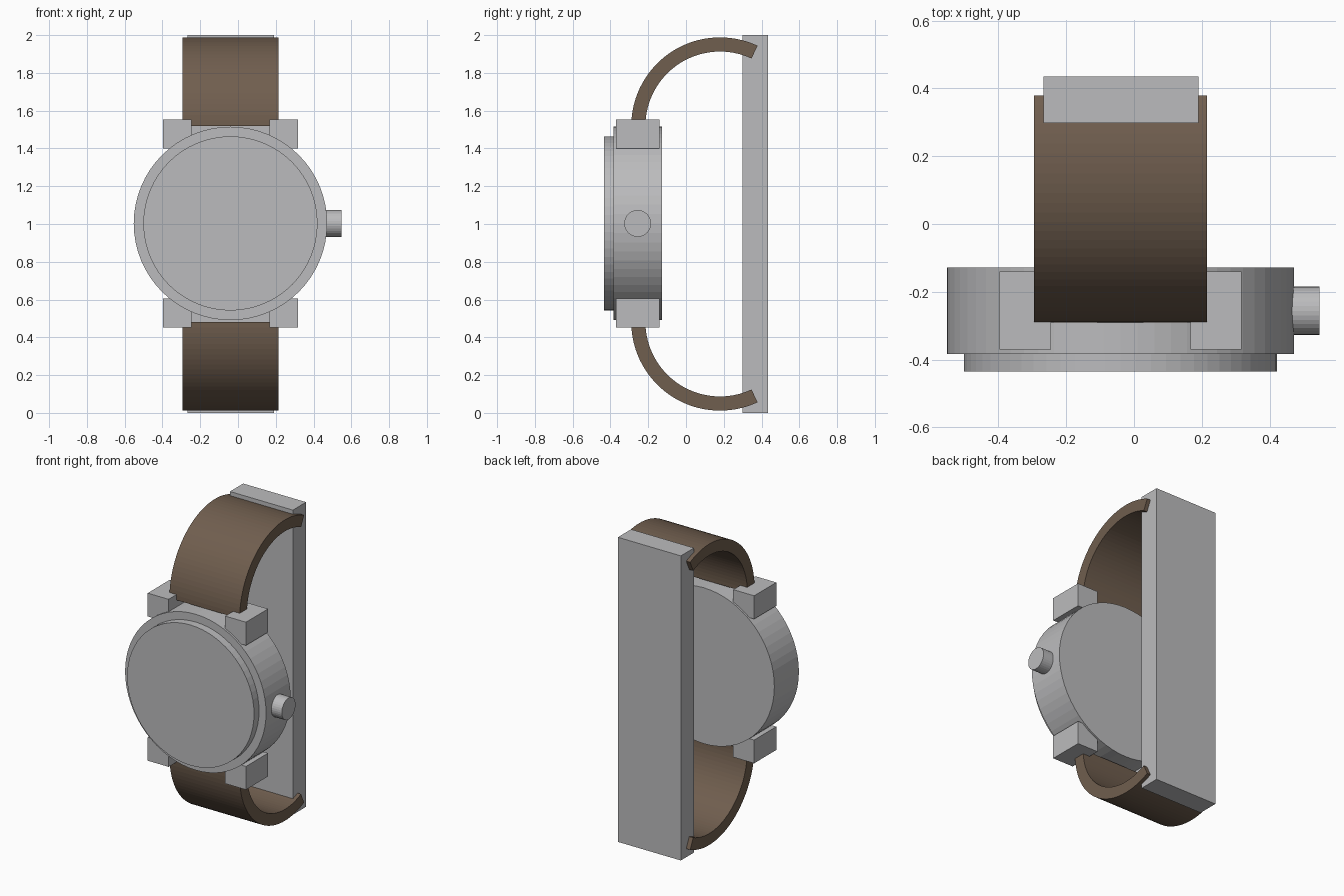
import bpy, bmesh, math
from mathutils import Matrix, Vector

if "Cube" in bpy.data.objects:
    bpy.data.objects.remove(bpy.data.objects["Cube"])

CX, CZ = -0.04, 1.0   # watch centre


def material(name, color):
    m = bpy.data.materials.new(name)
    m.diffuse_color = (*color, 1)
    m.use_nodes = True
    m.node_tree.nodes["Principled BSDF"].inputs["Base Color"].default_value = m.diffuse_color
    return m


steel = material("grey_metal", (0.5, 0.5, 0.51))
leather = material("brown_leather", (0.162, 0.112, 0.077))


def finish(name, bm, mat):
    bmesh.ops.recalc_face_normals(bm, faces=bm.faces)
    me = bpy.data.meshes.new(name)
    bm.to_mesh(me)
    bm.free()
    me.materials.append(mat)
    ob = bpy.data.objects.new(name, me)
    bpy.context.collection.objects.link(ob)
    return ob


def box(name, lo, hi, mat):
    lo, hi = Vector(lo), Vector(hi)
    bm = bmesh.new()
    bmesh.ops.create_cube(bm, size=1, matrix=Matrix.Translation((lo + hi) / 2)
                          @ Matrix.Diagonal((*(hi - lo), 1)))
    return finish(name, bm, mat)


def disc(name, radius, depth, centre, axis, segments):
    turn = Matrix.Rotation(math.pi / 2, 4, axis)
    bm = bmesh.new()
    bmesh.ops.create_cone(bm, cap_ends=True, segments=segments, radius1=radius,
                          radius2=radius, depth=depth,
                          matrix=Matrix.Translation(centre) @ turn)
    return finish(name, bm, mat=steel)


def strap(name, side, steps=32):
    # curved band: arc cross-section in the YZ plane, extruded along x
    r_out, r_in, cy, cz = 0.47, 0.395, 0.18, 0.518
    angles = [math.radians(180 - 115 * i / steps) for i in range(steps + 1)]
    bm = bmesh.new()
    rings = []
    for a in angles:
        rings.append([bm.verts.new((x, cy + r * math.cos(a),
                                    CZ + side * (cz + r * math.sin(a))))
                      for x, r in ((-0.295, r_out), (0.215, r_out),
                                   (0.215, r_in), (-0.295, r_in))])
    for p, q in zip(rings, rings[1:]):
        for k in range(4):
            n = (k + 1) % 4
            bm.faces.new((p[k], p[n], q[n], q[k]))
    bm.faces.new(rings[0])
    bm.faces.new(rings[-1])
    return finish(name, bm, leather)


# Case, raised dial disc and crown
disc("watch_case", 0.512, 0.255, (CX, -0.2555, CZ + 0.003), 'X', 64)
disc("dial_disc", 0.461, 0.06, (CX, -0.405, CZ + 0.003), 'X', 64)
disc("crown", 0.071, 0.145, (0.4745, -0.256, CZ + 0.003), 'Y', 32)

# Four lugs and two strap halves
for side, label in ((1, "upper"), (-1, "lower")):
    z0, z1 = sorted((CZ + 0.003 + side * 0.397, CZ + 0.003 + side * 0.55))
    for x0, x1, hand in ((-0.397, -0.245, "left"), (0.166, 0.317, "right")):
        box(f"{label}_{hand}_lug", (x0, -0.37, z0), (x1, -0.14, z1), steel)
    strap(f"{label}_strap", side)

# Clasp plate at the back
box("back_plate", (-0.267, 0.298, 0), (0.19, 0.435, 2), steel)
